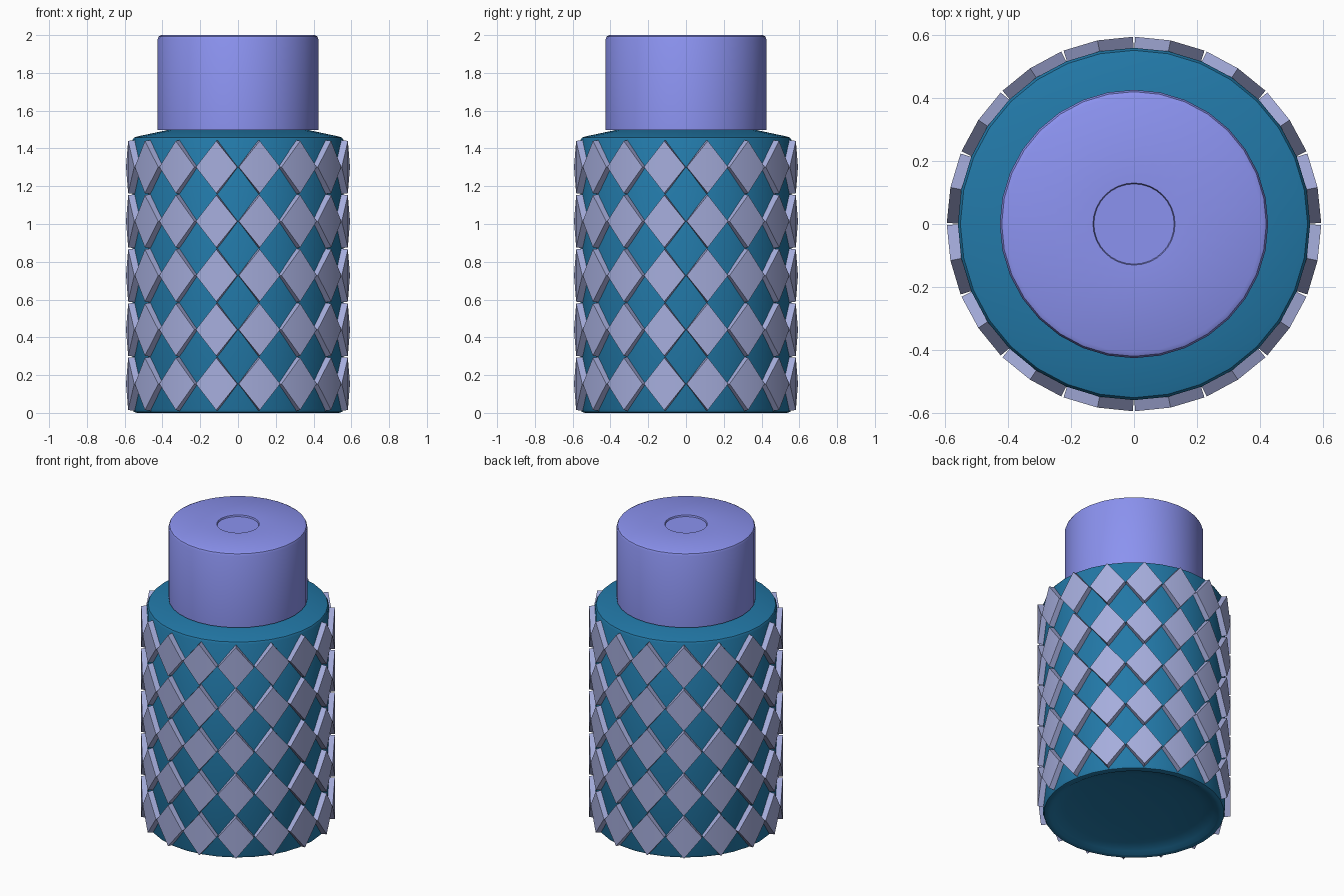
import bpy, bmesh, math

if "Cube" in bpy.data.objects:
    bpy.data.objects.remove(bpy.data.objects["Cube"])

SIDES = 32


def material(name, color):
    m = bpy.data.materials.new(name)
    m.diffuse_color = (*color, 1)
    m.use_nodes = True
    m.node_tree.nodes["Principled BSDF"].inputs["Base Color"].default_value = m.diffuse_color
    return m


def finish(name, bm, mat, smooth=True):
    bmesh.ops.recalc_face_normals(bm, faces=bm.faces)
    mesh = bpy.data.meshes.new(name)
    bm.to_mesh(mesh)
    bm.free()
    mesh.materials.append(mat)
    ob = bpy.data.objects.new(name, mesh)
    bpy.context.collection.objects.link(ob)
    if smooth:
        bpy.ops.object.select_all(action='DESELECT')
        ob.select_set(True)
        bpy.context.view_layer.objects.active = ob
        bpy.ops.object.shade_smooth_by_angle(angle=math.radians(32))
    return ob


def lathe(name, profile, mat):
    """Revolve (radius, z) points; both ends sit on the axis."""
    bm = bmesh.new()
    rings = []
    for r, z in profile:
        if r == 0:
            rings.append([bm.verts.new((0, 0, z))] * SIDES)
        else:
            rings.append([bm.verts.new((r * math.cos(2 * math.pi * i / SIDES),
                                        r * math.sin(2 * math.pi * i / SIDES), z))
                          for i in range(SIDES)])
    for a, b in zip(rings, rings[1:]):
        for i in range(SIDES):
            j = (i + 1) % SIDES
            bm.faces.new(dict.fromkeys((a[i], a[j], b[j], b[i])))
    return finish(name, bm, mat)


blue = material("body_blue", (0.016, 0.19, 0.39))
violet = material("cap_violet", (0.26, 0.29, 0.87))
lilac = material("diamond_lilac", (0.38, 0.42, 0.72))

# Bottle body with rounded foot, shallow dished base and sloping shoulder
lathe("body", [(0, 0.06), (0.25, 0.05), (0.42, 0.035), (0.49, 0.018), (0.515, 0.003),
               (0.535, 0), (0.552, 0.005), (0.558, 0.02), (0.558, 1.445),
               (0.55, 1.458), (0.53, 1.464), (0.37, 1.498), (0, 1.498)], blue)

# Cap with a small chamfer and a shallow round recess on top
lathe("cap", [(0, 1.497), (0.425, 1.497), (0.425, 1.98), (0.419, 1.993), (0.405, 2.0),
              (0.13, 2.0), (0.127, 1.99), (0, 1.99)], violet)

# Raised diamond tiles: 16 columns by 5 rows
COLS, ROWS, Z0, STEP = 16, 5, 0.01, 0.287
HALF = math.pi / COLS
bm = bmesh.new()


def diamond(angle, z):
    def loop(radius, k):
        pts = [(0, -1), (1, 0), (0, 1), (-1, 0)]
        return [bm.verts.new((radius * math.cos(angle + u * k * HALF),
                              radius * math.sin(angle + u * k * HALF),
                              z + v * k * STEP / 2)) for u, v in pts]
    low, high = loop(0.548, 1.0), loop(0.593, 0.965)
    for i in range(4):
        j = (i + 1) % 4
        bm.faces.new((low[i], low[j], high[j], high[i]))
    # the outer face folds along its vertical centre line
    for q in (low, high):
        bm.faces.new((q[0], q[1], q[2]))
        bm.faces.new((q[0], q[2], q[3]))


for c in range(COLS):
    for r in range(ROWS):
        diamond(HALF * (2 * c + 1), Z0 + STEP * (r + 0.5))
finish("diamond_tiles", bm, lilac)
